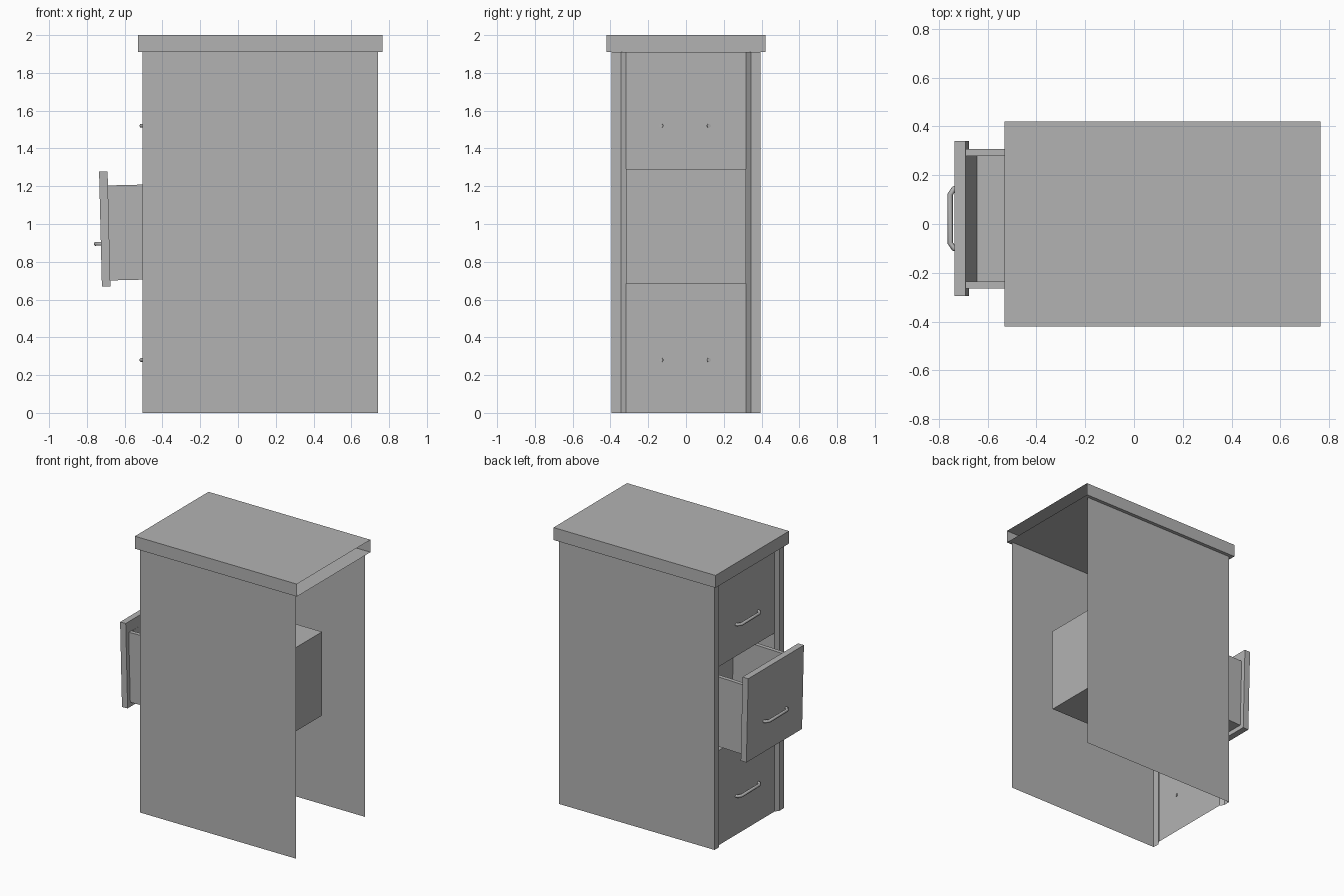
import bpy, bmesh
from mathutils import Matrix, Vector

cube = bpy.data.objects.get("Cube")
if cube:
    bpy.data.objects.remove(cube)

grey = bpy.data.materials.new("plain_grey")
grey.use_nodes = True
colour = (0.45, 0.45, 0.45, 1)
grey.diffuse_color = colour
grey.node_tree.nodes["Principled BSDF"].inputs["Base Color"].default_value = colour


def add_object(name, mesh):
    mesh.materials.clear()
    mesh.materials.append(grey)
    obj = bpy.data.objects.new(name, mesh)
    bpy.context.collection.objects.link(obj)
    return obj


def finish(name, bm):
    mesh = bpy.data.meshes.new(name)
    bm.to_mesh(mesh)
    bm.free()
    return add_object(name, mesh)


def sheet(name, path, z0, z1):
    """Thin upright sheet that follows a plan path."""
    bm = bmesh.new()
    rows = [[bm.verts.new((x, y, z)) for x, y in path] for z in (z0, z1)]
    low, high = rows
    for i in range(len(path) - 1):
        bm.faces.new((low[i], low[i + 1], high[i + 1], high[i]))
    return finish(name, bm)


def box(name, lo, hi, open_side=None):
    """Box between two corners, with the face pointing to open_side left out."""
    lo, hi = Vector(lo), Vector(hi)
    bm = bmesh.new()
    bmesh.ops.create_cube(bm, size=1)
    if open_side:
        gone = [f for f in bm.faces if f.normal.dot(Vector(open_side)) > 0.9]
        bmesh.ops.delete(bm, geom=gone, context='FACES')
    bmesh.ops.scale(bm, vec=hi - lo, verts=bm.verts)
    bmesh.ops.translate(bm, vec=(lo + hi) / 2, verts=bm.verts)
    return finish(name, bm)


def handle(name, x, y, z):
    """Bar handle with slanted ends, standing off a front at x."""
    curve = bpy.data.curves.new(name, 'CURVE')
    curve.dimensions = '3D'
    curve.bevel_depth = 0.011
    curve.bevel_resolution = 1
    curve.use_fill_caps = True
    half = [(0.004, 0.127), (-0.012, 0.122), (-0.027, 0.1)]
    path = half + [(a, -b) for a, b in reversed(half)]
    spline = curve.splines.new('POLY')
    spline.points.add(len(path) - 1)
    for point, (a, b) in zip(spline.points, path):
        point.co = (x + a, y + b, z, 1)
    temp = bpy.data.objects.new(name + "_path", curve)
    bpy.context.collection.objects.link(temp)
    bpy.context.view_layer.update()
    graph = bpy.context.evaluated_depsgraph_get()
    mesh = bpy.data.meshes.new_from_object(temp.evaluated_get(graph))
    bpy.data.objects.remove(temp)
    return add_object(name, mesh)


# Cabinet shell: side panels with the stile and its slanted return
FRONT, RECESS, BACK = -0.505, -0.485, 0.74
OUT, STILE, IN = 0.395, 0.345, 0.317
TOP, SHELF_LOW, SHELF_HIGH = 1.91, 0.685, 1.29
for side, s in (("left", 1), ("right", -1)):
    sheet(f"{side}_panel", [(BACK, s * OUT), (FRONT, s * OUT),
                            (FRONT, s * STILE), (RECESS, s * IN)], 0, TOP)

# Worktop, open at the rear end
box("worktop", (-0.53, -0.42, TOP), (0.765, 0.42, 2), (1, 0, 0))

# Closed drawer fronts and the compartment between them
for name, z0, z1, grip in (("upper", SHELF_HIGH, TOP, 1.52),
                           ("lower", 0, SHELF_LOW, 0.28)):
    sheet(f"{name}_drawer_front", [(RECESS, -IN), (RECESS, IN)], z0, z1)
    handle(f"{name}_handle", RECESS, -0.005, grip)
box("compartment", (RECESS, -IN, SHELF_LOW), (0.45, IN, SHELF_HIGH), (-1, 0, 0))

# Pulled-out drawer, slightly tipped
Y, Z, X = 0.022, 0.973, -0.728
END = -0.18
drawer = [
    box("drawer_front", (X, Y - 0.318, Z - 0.305), (X + 0.045, Y + 0.318, Z + 0.305)),
    box("drawer_floor", (X + 0.045, Y - 0.286, 0.7), (END, Y + 0.286, 0.725)),
    box("drawer_back", (END - 0.03, Y - 0.257, 0.725), (END, Y + 0.257, 1.203)),
    handle("drawer_handle", X, Y, 0.895),
]
for side, s in (("left", 1), ("right", -1)):
    ys = sorted((Y + s * 0.257, Y + s * 0.286))
    drawer.append(box(f"drawer_side_{side}", (X + 0.045, ys[0], 0.725),
                      (END, ys[1], 1.203)))

# Sloping inner face behind the drawer front
inner = box("drawer_inner_front", (X + 0.04, Y - 0.257, 0.725),
            (X + 0.078, Y + 0.257, 1.2))
for v in inner.data.vertices:
    if v.co.z > 1 and v.co.x > X + 0.05:
        v.co.x = X + 0.046
drawer.append(inner)

pivot = Vector((X, Y, Z))
tip = (Matrix.Translation(pivot) @ Matrix.Rotation(-0.0245, 4, 'Y')
       @ Matrix.Translation(-pivot))
for part in drawer:
    part.data.transform(tip)
